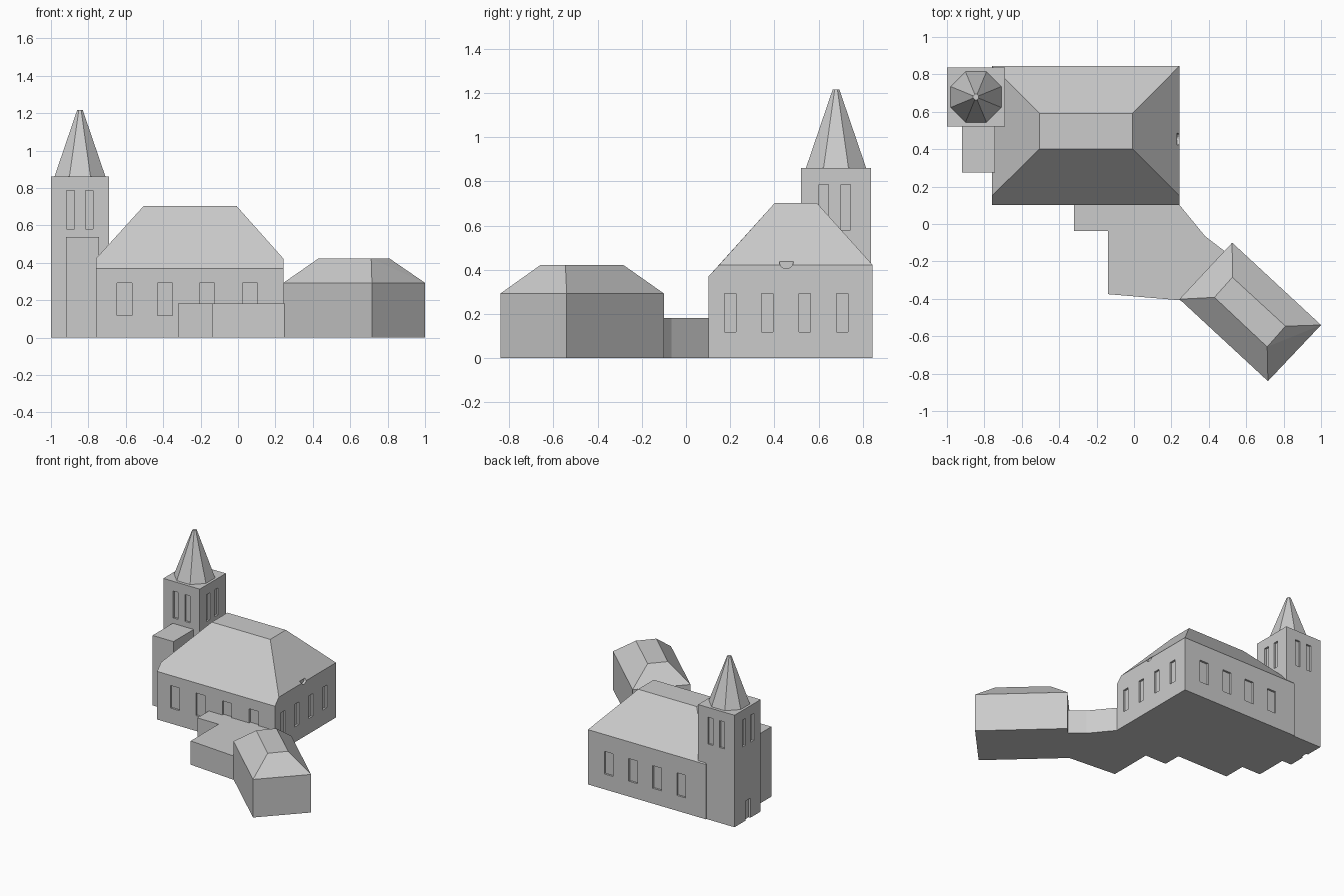
import bpy, bmesh, math
from mathutils import Vector

if "Cube" in bpy.data.objects:
    bpy.data.objects.remove(bpy.data.objects["Cube"])

grey = bpy.data.materials.new("plain grey")
grey.diffuse_color = (0.6, 0.6, 0.6, 1)
grey.use_nodes = True
grey.node_tree.nodes["Principled BSDF"].inputs["Base Color"].default_value = grey.diffuse_color


def finish(name, bm):
    bmesh.ops.recalc_face_normals(bm, faces=bm.faces[:])
    me = bpy.data.meshes.new(name)
    bm.to_mesh(me)
    bm.free()
    me.materials.append(grey)
    ob = bpy.data.objects.new(name, me)
    bpy.context.collection.objects.link(ob)
    return ob


def hull(name, points):
    """Closed convex solid around the given points."""
    bm = bmesh.new()
    for p in points:
        bm.verts.new(p)
    res = bmesh.ops.convex_hull(bm, input=bm.verts[:])
    loose = [v for v in bm.verts if not v.link_faces]
    bmesh.ops.delete(bm, geom=loose, context='VERTS')
    bmesh.ops.dissolve_limit(bm, angle_limit=math.radians(2),
                             verts=bm.verts[:], edges=bm.edges[:])
    return finish(name, bm)


def box_points(x0, x1, y0, y1, z0, z1):
    return [(x, y, z) for x in (x0, x1) for y in (y0, y1) for z in (z0, z1)]


def prism(name, outline, height):
    bm = bmesh.new()
    f = bm.faces.new([bm.verts.new((x, y, 0)) for x, y in outline])
    top = bmesh.ops.extrude_face_region(bm, geom=[f])["geom"]
    bmesh.ops.translate(bm, vec=(0, 0, height),
                        verts=[g for g in top if isinstance(g, bmesh.types.BMVert)])
    return finish(name, bm)


def cut(ob, cutters):
    """Recess the cutter solids into the object."""
    for c in cutters:
        m = ob.modifiers.new("recess", 'BOOLEAN')
        m.operation, m.solver, m.object = 'DIFFERENCE', 'EXACT', c
        bpy.context.view_layer.objects.active = ob
        bpy.ops.object.modifier_apply(modifier=m.name)
        bpy.data.objects.remove(c, do_unlink=True)


D = 0.015   # recess depth


def recess_x(wall, sign, y0, y1, z0, z1):
    return hull("cutter", box_points(wall - sign * D, wall + sign * 0.03, y0, y1, z0, z1))


def recess_y(wall, sign, x0, x1, z0, z1):
    return hull("cutter", box_points(x0, x1, wall - sign * D, wall + sign * 0.03, z0, z1))


# Main hall with truncated hip roof; the front slope reaches lower
L, R, F, B, E = -0.76, 0.243, 0.102, 0.845, 0.422
hall = hull("main_hall",
            [(x, y, z) for x in (L, R) for y, z in
             ((F, 0), (B, 0), (F, 0.37), (0.15, E), (B, E))] +
            [(x, y, 0.703) for x in (-0.505, -0.007) for y in (0.402, 0.592)])
cutters = []
for x in (-0.608, -0.39, -0.165, 0.063):
    cutters.append(recess_y(F, -1, x - 0.04, x + 0.04, 0.118, 0.292))
for x in (-0.55, -0.345, -0.14, 0.067):
    cutters.append(recess_y(B, 1, x - 0.037, x + 0.037, 0.118, 0.292))
for y in (0.2, 0.368, 0.537, 0.708):
    cutters.append(recess_x(R, 1, y - 0.026, y + 0.026, 0.118, 0.292))
# half-round vent at the right eave
cutters.append(hull("cutter", [
    (x, 0.454 + 0.032 * math.cos(a), 0.437 - 0.032 * math.sin(a))
    for x in (R - 0.018, R + 0.03) for a in [math.pi * i / 8 for i in range(9)]]))
cut(hall, cutters)

# Bell tower
TX, TY = (-1.0, -0.69), (0.52, 0.838)
tower = hull("tower", box_points(*TX, *TY, 0, 0.862))
cutters = []
for i in (-0.05, 0.05):
    x, y = -0.845 + i, 0.673 + i
    for wall, s in ((TY[0], -1), (TY[1], 1)):
        cutters.append(recess_y(wall, s, x - 0.021, x + 0.021, 0.58, 0.787))
    for wall, s in ((TX[0], -1), (TX[1], 1)):
        cutters.append(recess_x(wall, s, y - 0.021, y + 0.021, 0.58, 0.787))
cutters.append(recess_x(TX[0], -1, 0.645, 0.705, -0.02, 0.15))   # door
cut(tower, cutters)

# Eight-sided spire with blunt tip
hull("spire", [(-0.845 + r * math.cos(a), 0.679 + r * math.sin(a), z)
               for r, z in ((0.147, 0.862), (0.016, 1.217))
               for a in [math.radians(22.5 + 45 * i) for i in range(8)]])

# Side annex beside the tower
hull("annex", box_points(-0.92, -0.742, 0.275, 0.53, 0, 0.538))

# Low flat-roofed link between hall and wing
prism("link_building", [(-0.32, 0.14), (-0.32, -0.037), (-0.14, -0.037),
                        (-0.14, -0.375), (0.25, -0.408), (0.5, -0.35),
                        (0.55, -0.2), (0.488, -0.148), (0.38, -0.065),
                        (0.243, 0.102), (0.2, 0.14)], 0.183)

# Turned wing with truncated hip roof
base = [(0.243, -0.402), (0.525, -0.1), (1.0, -0.54), (0.716, -0.84)]
top = [(0.43, -0.392), (0.526, -0.285), (0.81, -0.546), (0.712, -0.657)]
hull("wing", [(x, y, z) for x, y in base for z in (0, 0.293)] +
     [(x, y, 0.423) for x, y in top])
